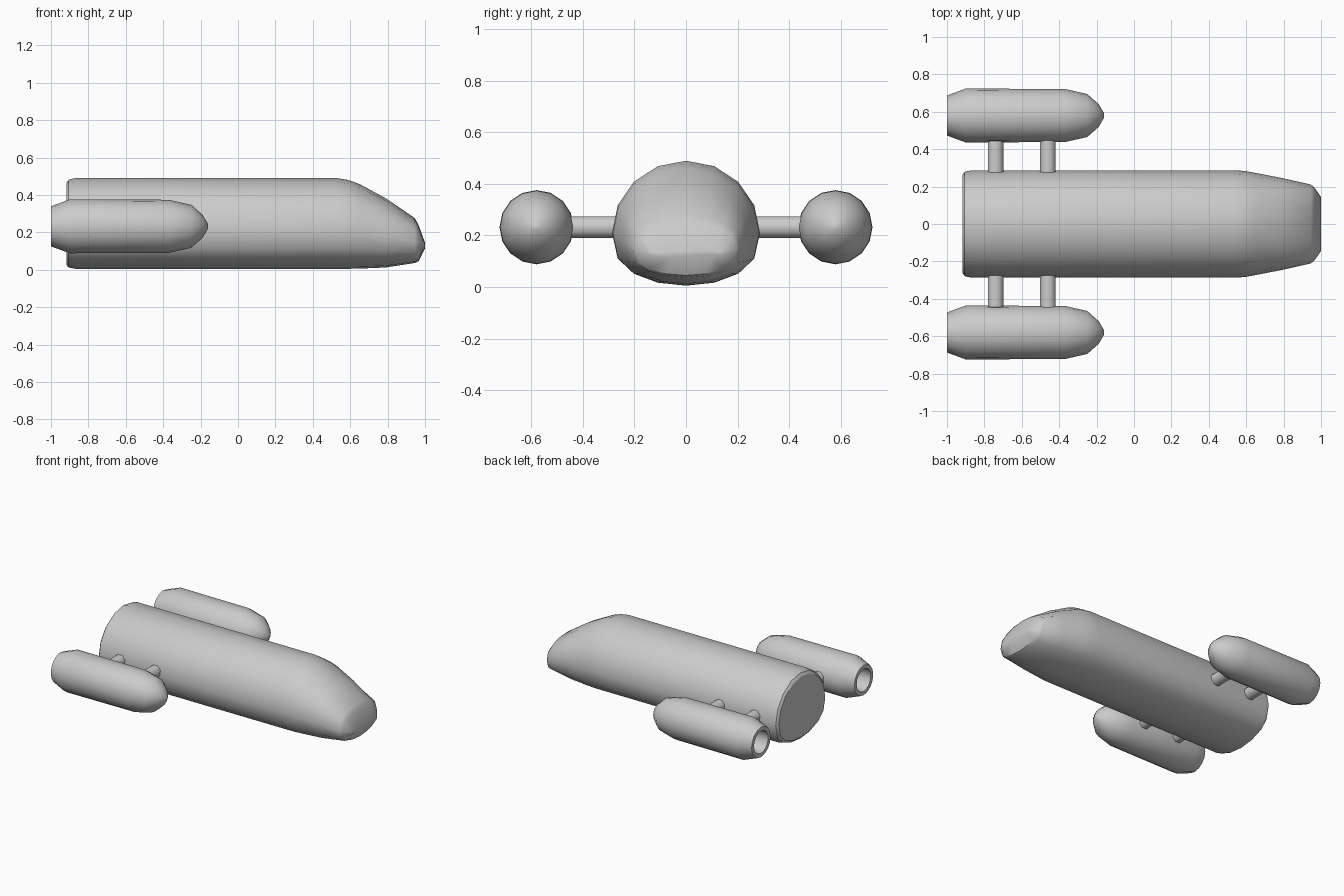
import bpy, bmesh, math

if "Cube" in bpy.data.objects:
    bpy.data.objects.remove(bpy.data.objects["Cube"])

N = 16


def finish(name, rings, caps=True, angle=35):
    """Skin a list of equal-length point rings into a smooth-shaded object."""
    bm = bmesh.new()
    loops = [[bm.verts.new(p) for p in ring] for ring in rings]
    n = len(loops[0])
    for a, b in zip(loops, loops[1:]):
        for i in range(n):
            j = (i + 1) % n
            bm.faces.new((a[i], a[j], b[j], b[i]))
    if caps:
        bm.faces.new(loops[0])
        bm.faces.new(loops[-1])
    bmesh.ops.recalc_face_normals(bm, faces=bm.faces)
    mesh = bpy.data.meshes.new(name)
    bm.to_mesh(mesh)
    bm.free()
    obj = bpy.data.objects.new(name, mesh)
    bpy.context.collection.objects.link(obj)
    bpy.ops.object.select_all(action='DESELECT')
    obj.select_set(True)
    bpy.context.view_layer.objects.active = obj
    bpy.ops.object.shade_smooth_by_angle(angle=math.radians(angle))
    return obj


def hull_ring(x, w, top, bot, mid, e=1.0):
    """Rounded hull section, boxier below the waist; e squares off the roof."""
    pts = []
    for i in range(N):
        a = 2 * math.pi * i / N
        s = math.sin(a)
        if s >= 0:
            z = mid + (top - mid) * s ** e
        else:
            z = mid - (mid - bot) * (-s) ** 0.75
        pts.append((x, w * math.cos(a), z))
    return pts


def round_ring(x, r, y, z):
    return [(x, y + r * math.cos(2 * math.pi * i / N),
             z + r * math.sin(2 * math.pi * i / N)) for i in range(N)]


# Main hull: rounded stern, straight body, sloping blunt nose
sections = [
    (-0.918, 0.262, 0.462, 0.028, 0.21),
    (-0.905, 0.279, 0.481, 0.012, 0.21),
    (-0.87, 0.287, 0.49, 0.005, 0.21),
    (0.53, 0.287, 0.49, 0.005, 0.21),
    (0.59, 0.284, 0.48, 0.005, 0.208),
    (0.65, 0.273, 0.458, 0.006, 0.20, 0.95),
    (0.79, 0.246, 0.382, 0.012, 0.18, 0.85),
    (0.945, 0.211, 0.276, 0.036, 0.15, 0.65),
    (0.965, 0.195, 0.24, 0.045, 0.145, 0.6),
    (1.0, 0.145, 0.145, 0.115, 0.13),
]
finish("hull", [hull_ring(*s) for s in sections])

# Engine pods with hollow rear nozzles, and the struts holding them
pod_profile = [(-0.85, 0.08), (-1.0, 0.08), (-1.0, 0.107), (-0.9, 0.144),
               (-0.37, 0.142), (-0.25, 0.115), (-0.19, 0.062), (-0.16, 0.012)]
for side, label in ((-1, "right"), (1, "left")):
    finish(f"engine_pod_{label}",
           [round_ring(x, r, side * 0.58, 0.232) for x, r in pod_profile])
    for x, place in ((-0.74, "rear"), (-0.46, "front")):
        rings = []
        for y in (0.25, 0.47):
            rings.append([(x + 0.045 * math.cos(a), side * y, 0.232 + 0.045 * math.sin(a))
                          for a in (math.pi * (i + 0.5) / 4 for i in range(8))])
        finish(f"strut_{place}_{label}", rings, angle=50)
